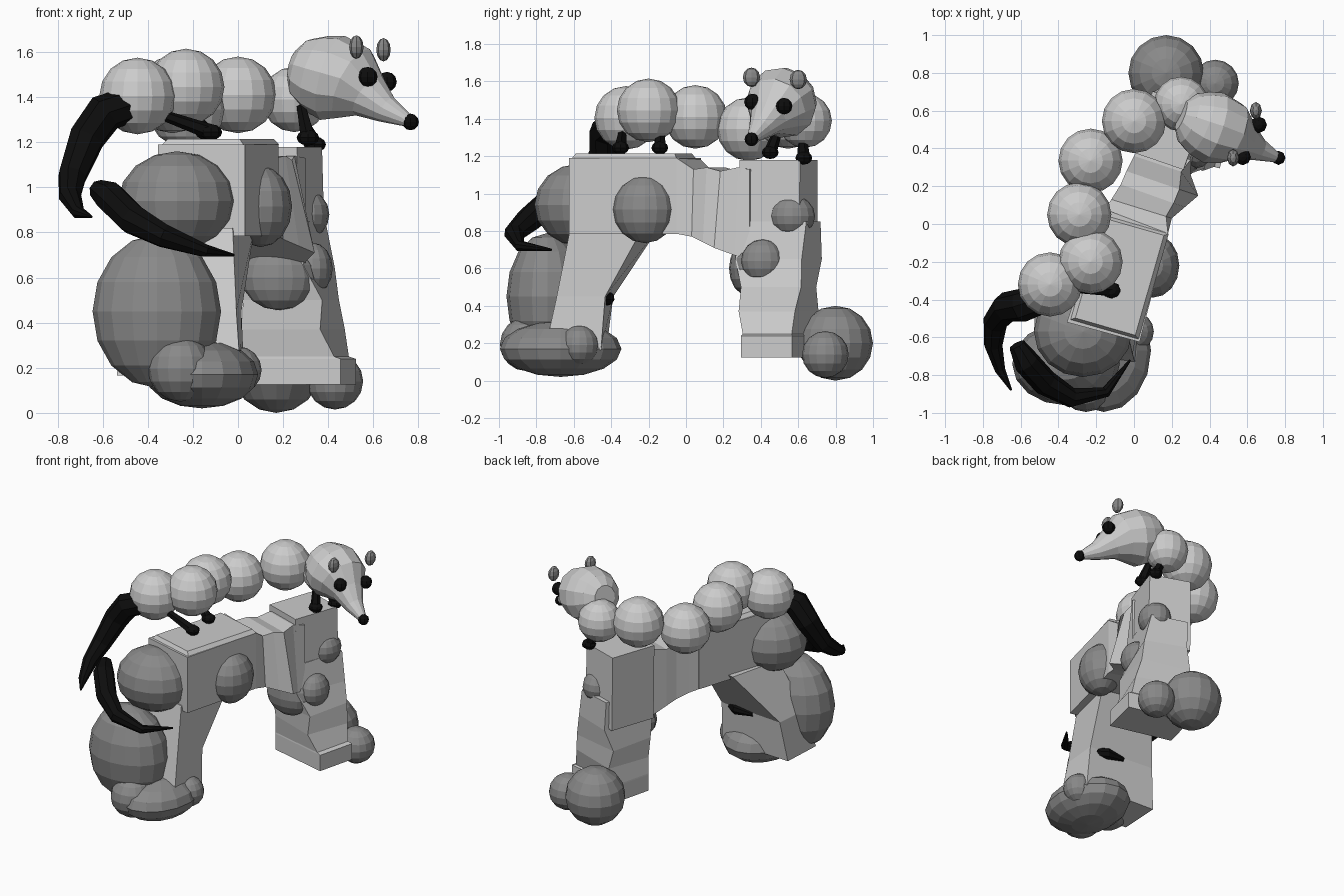
import bpy, bmesh
from math import cos, sin, pi, radians
from mathutils import Vector as V

if "Cube" in bpy.data.objects:
    bpy.data.objects.remove(bpy.data.objects["Cube"])


def material(name, v):
    m = bpy.data.materials.new(name)
    m.diffuse_color = (v, v, v, 1)
    m.use_nodes = True
    m.node_tree.nodes["Principled BSDF"].inputs["Base Color"].default_value = m.diffuse_color
    return m


black = material("black", 0.004)
dark = material("dark_grey", 0.25)


def finish(name, bm, mat=None):
    bmesh.ops.recalc_face_normals(bm, faces=bm.faces)
    me = bpy.data.meshes.new(name)
    bm.to_mesh(me)
    bm.free()
    if mat:
        me.materials.append(mat)
    ob = bpy.data.objects.new(name, me)
    bpy.context.collection.objects.link(ob)
    return ob


def ball(name, c, r, mat=None, seg=16, rings=8):
    r = r if isinstance(r, tuple) else (r, r, r)
    bm = bmesh.new()
    bmesh.ops.create_uvsphere(bm, u_segments=seg, v_segments=rings, radius=1)
    bmesh.ops.scale(bm, vec=r, verts=bm.verts)
    bmesh.ops.translate(bm, vec=c, verts=bm.verts)
    return finish(name, bm, mat)


def loft(name, rings, mat=None):
    bm = bmesh.new()
    vs = [[bm.verts.new(p) for p in ring] for ring in rings]
    n = len(vs[0])
    for a, b in zip(vs, vs[1:]):
        for i in range(n):
            j = (i + 1) % n
            bm.faces.new((a[i], a[j], b[j], b[i]))
    bm.faces.new(vs[0])
    bm.faces.new(vs[-1])
    return finish(name, bm, mat)


def tube(name, path, mat=None, n=8):
    """Round tube; path points are (x, y, z, radius)."""
    pts = [V(p[:3]) for p in path]
    u, rings = V((0.13, 0.1, 1)), []
    for i, p in enumerate(pts):
        t = (pts[min(i + 1, len(pts) - 1)] - pts[max(i - 1, 0)]).normalized()
        u = (u - t * u.dot(t)).normalized()
        w = t.cross(u)
        rings.append([p + path[i][3] * (u * cos(2 * pi * k / n) + w * sin(2 * pi * k / n))
                      for k in range(n)])
    return loft(name, rings, mat)


def column_ring(z, cx, cy, hx, hy, yaw=0):
    c, s = cos(radians(yaw)), sin(radians(yaw))
    return [(cx + a * hx * c - b * hy * s, cy + a * hx * s + b * hy * c, z)
            for a, b in ((-1, -1), (1, -1), (1, 1), (-1, 1))]


def beam_ring(xl, yl, xr, yr, z0, z1, lean=0):
    """Upright section across the bridge; lean pulls the top right corner in."""
    return [(xl, yl, z0), (xr, yr, z0), (xr - lean, yr + lean / 3, z1), (xl, yl, z1)]


# Arched stone support
loft("arch_block", [beam_ring(-.355, -.52, .03, -.625, .785, 1.19),
                    beam_ring(-.16, .08, .18, -.05, .785, 1.19)])
loft("arch_block_top", [column_ring(1.19, -.076, -.279, .187, .29, -16),
                        column_ring(1.215, -.076, -.279, .165, .275, -16)])
loft("arch_bridge", [beam_ring(-.16, .07, .18, -.05, .785, 1.19),
                     beam_ring(-.12, .13, .2, .03, .77, 1.13, .03),
                     beam_ring(-.07, .21, .27, .09, .74, 1.14, .06),
                     beam_ring(-.04, .28, .34, .15, .71, 1.12, .1),
                     beam_ring(0, .36, .3, .26, .67, 1.14, .05),
                     beam_ring(.04, .44, .3, .34, .65, 1.13)])
loft("arch_rear_block", [column_ring(.65, .19, .495, .15, .17, -19),
                         column_ring(1.18, .18, .495, .145, .17, -19)])
loft("arch_rear_leg", [column_ring(.125, .27, .485, .225, .14, -14),
                       column_ring(.24, .27, .485, .225, .14, -14),
                       column_ring(.25, .255, .485, .21, .135, -14),
                       column_ring(.37, .245, .495, .185, .16, -20),
                       column_ring(.5, .235, .495, .18, .165, -13),
                       column_ring(.65, .22, .495, .15, .19, -21),
                       column_ring(.85, .205, .49, .13, .2, -17)])
loft("arch_front_leg", [column_ring(.165, -.255, -.59, .275, .15, -3),
                        column_ring(.45, -.245, -.54, .25, .13, -5),
                        column_ring(.82, -.15, -.38, .18, .2, -14)])

# Boulders growing out of the arch
boulders = [((-.27, -.57, .94), (.26, .24, .22)),
            ((-.36, -.74, .45), (.285, .22, .34)),
            ((-.16, -.67, .17), (.25, .325, .15)),
            ((-.255, -.85, .195), .145),
            ((0, -.57, .19), .105),
            ((.1, -.22, .915), (.14, .17, .18)),
            ((.18, .33, .6), (.165, .1, .145)),
            ((.33, .41, .64), (.09, .115, .115)),
            ((.3, .57, .88), (.105, .12, .11)),
            ((.17, .8, .2), .2),
            ((.43, .745, .14), .125)]
for i, (c, r) in enumerate(boulders):
    ball(f"boulder_{i + 1}", c, r, dark)

# Animal body made of a chain of balls
body = [(.25, .635, 1.39, .145), (0, .545, 1.41, .17), (-.23, .335, 1.345, .17),
        (-.29, .05, 1.41, .17), (-.23, -.2, 1.445, .17), (-.445, -.32, 1.405, .17)]
for i, (x, y, z, r) in enumerate(body):
    ball(f"body_{i + 1}", (x, y, z), r)

# Head with pointed snout
tube("head", [(.25, .575, 1.535, .08), (.29, .56, 1.525, .14), (.35, .535, 1.505, .175),
              (.42, .51, 1.485, .194), (.51, .48, 1.46, .17), (.58, .44, 1.405, .105),
              (.66, .395, 1.345, .062), (.755, .353, 1.295, .028)], n=12)
ball("nose", (.765, .35, 1.29), .037, black, 8, 6)
for side, eye, ear in (("left", (.575, .355, 1.49), (.525, .35, 1.622)),
                       ("right", (.66, .525, 1.468), (.645, .6, 1.61))):
    ball(side + "_eye", eye, .044, black, 8, 6)
    ball(side + "_ear", ear, (.032, .046, .052), dark, 8, 6)

# Legs and paws
legs = [((.27, .62, 1.32), (.34, .63, 1.19)), ((.28, .5, 1.36), (.31, .45, 1.22)),
        ((-.25, -.14, 1.36), (-.14, -.14, 1.245)), ((-.36, -.34, 1.33), (-.12, -.35, 1.245))]
for i, (a, b) in enumerate(legs):
    tube(f"leg_{i + 1}", [(*a, .022), (*b, .035)], black, 6)
    ball(f"paw_{i + 1}", b, (.05, .045, .035), black, 8, 6)

# Tail winding around the front leg of the arch
tube("tail_upper", [(-.5, -.4, 1.36, .08), (-.59, -.43, 1.33, .088), (-.67, -.44, 1.22, .082),
                    (-.735, -.52, 1.05, .065), (-.745, -.64, .96, .05), (-.71, -.77, .89, .03),
                    (-.65, -.88, .87, .006)], black)
tube("tail_middle", [(-.62, -.64, .99, .045), (-.57, -.73, .96, .07), (-.47, -.84, .86, .07),
                     (-.33, -.92, .785, .054), (-.15, -.89, .72, .03), (-.02, -.72, .7, .006)], black)
tube("tail_lower", [(-.02, -.48, .44, .035), (-.12, -.42, .44, .04), (-.25, -.41, .44, .015)], black)
